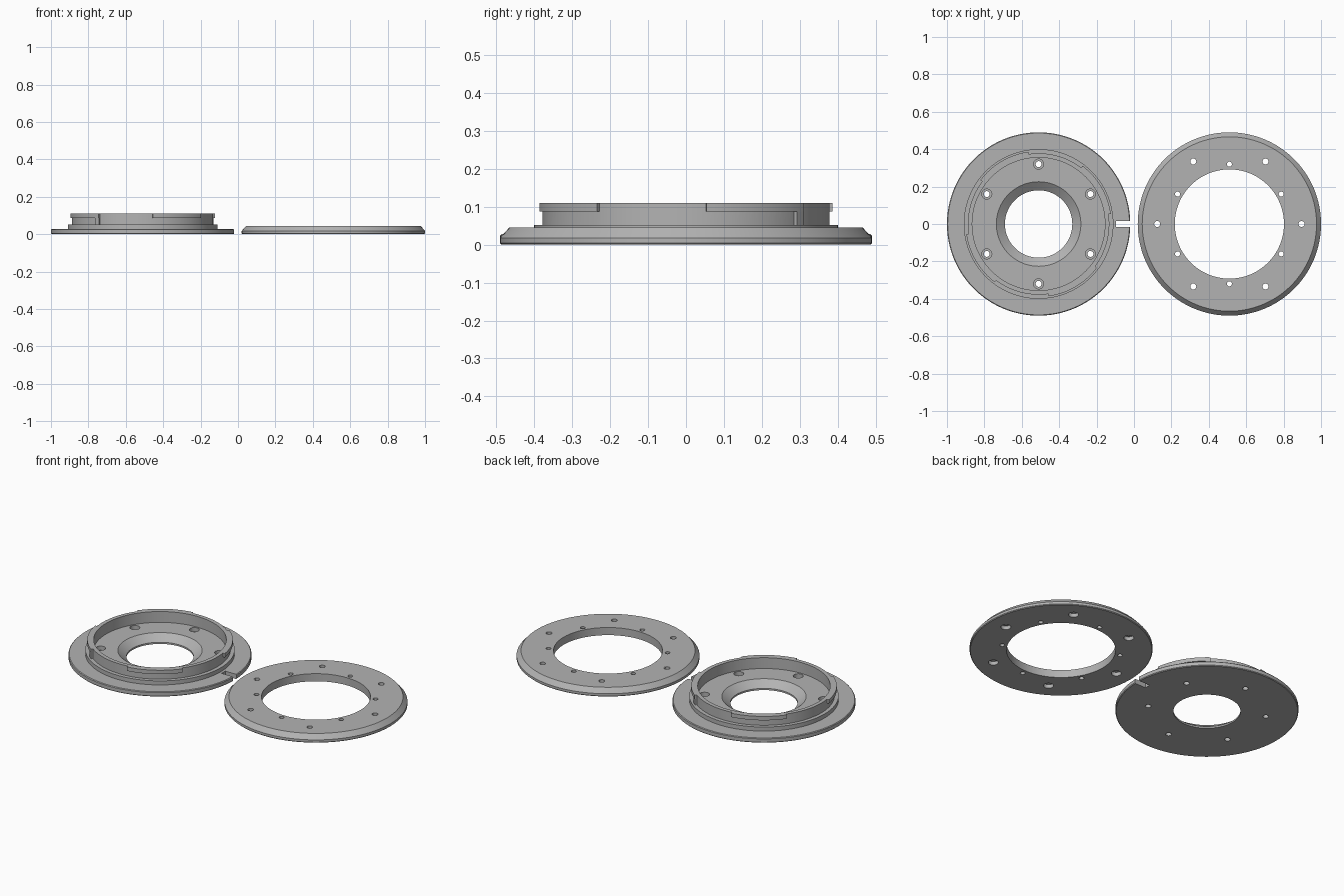
import bpy, bmesh, math
from mathutils import Matrix

if "Cube" in bpy.data.objects:
    bpy.data.objects.remove(bpy.data.objects["Cube"])

SEG = 128
BASE_X, RING_X = -0.51, 0.51

grey = bpy.data.materials.new("grey_plastic")
grey.diffuse_color = (0.45, 0.45, 0.45, 1)
grey.use_nodes = True
grey.node_tree.nodes["Principled BSDF"].inputs["Base Color"].default_value = grey.diffuse_color


def finish_mesh(bm, name):
    bmesh.ops.recalc_face_normals(bm, faces=bm.faces)
    me = bpy.data.meshes.new(name)
    bm.to_mesh(me)
    bm.free()
    me.materials.append(grey)
    ob = bpy.data.objects.new(name, me)
    bpy.context.collection.objects.link(ob)
    return ob


def lathe(name, profile, cx, start=0, end=360, seg=SEG):
    """Turn a closed (radius, z) outline about a vertical axis, in degrees."""
    full = end - start >= 360
    bm = bmesh.new()
    rows = []
    for i in range(seg if full else seg + 1):
        a = math.radians(start + (end - start) * i / seg)
        rows.append([bm.verts.new((cx + r * math.cos(a), r * math.sin(a), z))
                     for r, z in profile])
    n = len(profile)
    for i in range(seg):
        p, q = rows[i], rows[(i + 1) % len(rows)]
        for j in range(n):
            k = (j + 1) % n
            bm.faces.new((p[j], q[j], q[k], p[k]))
    if not full:
        bm.faces.new(rows[0])
        bm.faces.new(rows[-1])
    return finish_mesh(bm, name)


def hole_cutters(name, cx, ring_r, first, r, z0, z1, r_top=None):
    """Six cylinders (or cones) spaced evenly round a circle."""
    bm = bmesh.new()
    for k in range(6):
        a = math.radians(first + 60 * k)
        pos = (cx + ring_r * math.cos(a), ring_r * math.sin(a), (z0 + z1) / 2)
        bmesh.ops.create_cone(bm, cap_ends=True, segments=24, radius1=r,
                              radius2=r_top or r, depth=z1 - z0,
                              matrix=Matrix.Translation(pos))
    return finish_mesh(bm, name)


def combine(target, tools, operation):
    """Apply exact booleans and remove the tool objects."""
    for t in tools:
        m = target.modifiers.new("cut", "BOOLEAN")
        m.operation, m.object, m.solver = operation, t, "EXACT"
        dg = bpy.context.evaluated_depsgraph_get()
        me = bpy.data.meshes.new_from_object(target.evaluated_get(dg))
        target.modifiers.clear()
        target.data = me
        bpy.data.objects.remove(t)


# base: flange, step, neck wall, recessed floor and funnel opening
base = lathe("mount_base", [
    (0.18, 0.0), (0.486, 0.0), (0.49, 0.004), (0.49, 0.024), (0.486, 0.028),
    (0.40, 0.028), (0.40, 0.052), (0.378, 0.052), (0.378, 0.11),
    (0.355, 0.11), (0.355, 0.046), (0.226, 0.046), (0.18, 0.01)], BASE_X)

# four bayonet lugs round the rim, two of them with a stop underneath
parts = [lathe("lug", [(0.365, 0.087), (0.39, 0.087), (0.39, 0.11), (0.365, 0.11)],
               BASE_X, 8 + 90 * k, 53 + 90 * k, 16) for k in range(4)]
parts += [lathe("lug_stop", [(0.365, 0.045), (0.388, 0.045), (0.388, 0.095), (0.365, 0.095)],
                BASE_X, a - 4, a, 3) for a in (53, 233)]
combine(base, parts, "UNION")

# locating slot in the flange edge
bm = bmesh.new()
bmesh.ops.create_cube(bm, size=1, matrix=Matrix.Translation((-0.045, 0, 0.01))
                      @ Matrix.Diagonal((0.10, 0.034, 0.1, 1)))
slot = finish_mesh(bm, "slot_cutter")

# counterbored screw holes in the floor
combine(base, [slot,
               hole_cutters("bore", BASE_X, 0.32, 30, 0.016, -0.05, 0.1),
               hole_cutters("counterbore", BASE_X, 0.32, 30, 0.027, 0.022, 0.08)],
        "DIFFERENCE")

# clamp ring with a bevelled outer edge
ring = lathe("clamp_ring", [
    (0.292, 0.0), (0.486, 0.0), (0.49, 0.004), (0.49, 0.018),
    (0.466, 0.045), (0.292, 0.045)], RING_X)

# screw holes, counterbored below, and smaller pin holes near the inner edge
combine(ring, [hole_cutters("screw_hole", RING_X, 0.386, 0, 0.016, -0.05, 0.1),
               hole_cutters("screw_recess", RING_X, 0.386, 0, 0.027, -0.03, 0.022),
               hole_cutters("pin_hole", RING_X, 0.32, 30, 0.0135, -0.05, 0.1)],
        "DIFFERENCE")

# smooth turned surfaces, keeping hard edges
for ob in (base, ring):
    bpy.ops.object.select_all(action="DESELECT")
    ob.select_set(True)
    bpy.context.view_layer.objects.active = ob
    bpy.ops.object.shade_smooth_by_angle(angle=math.radians(30))
